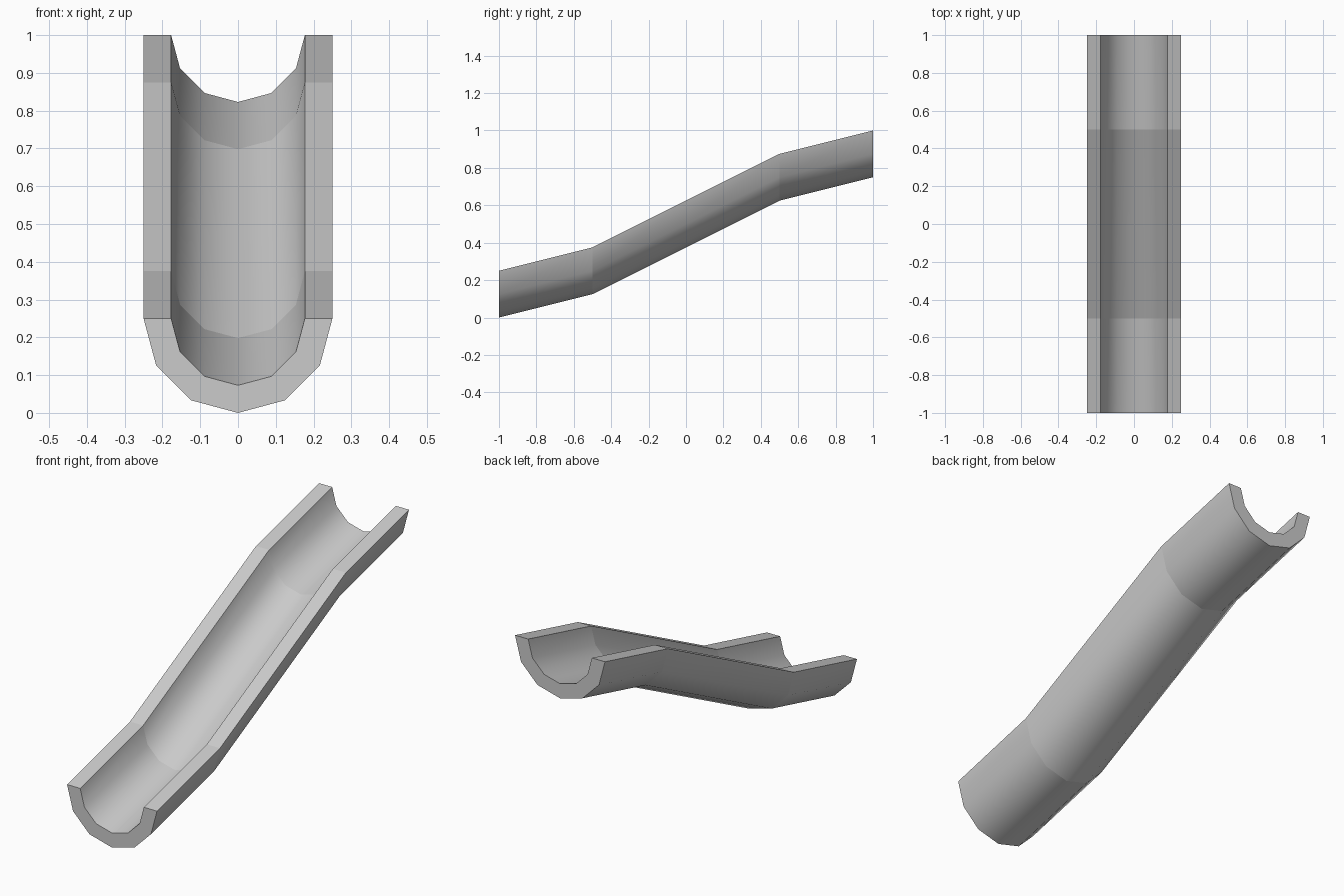
import bpy, bmesh
from math import pi, sin, cos

cube = bpy.data.objects.get("Cube")
if cube:
    bpy.data.objects.remove(cube, do_unlink=True)

# Plain grey material
grey = bpy.data.materials.new("light_grey")
grey.use_nodes = True
colour = (0.6, 0.6, 0.6, 1)
grey.diffuse_color = colour
grey.node_tree.nodes["Principled BSDF"].inputs["Base Color"].default_value = colour

OUTER, INNER, SIDES = 0.25, 0.177, 6
STATIONS = [(-1, 0), (-0.5, 0.125), (0, 0.375), (0.5, 0.625), (1, 0.75)]


def arc(radius):
    """Half circle, open side up, from right to left."""
    angles = [pi + pi * i / SIDES for i in range(SIDES + 1)]
    return [(radius * cos(a), OUTER + radius * sin(a)) for a in angles]


# U-shaped channel section swept along the sloping stations
outer, inner = arc(OUTER), arc(INNER)
section = outer + inner[::-1]
n = len(section)
bm = bmesh.new()
rings = [[bm.verts.new((x, y, z + rise)) for x, z in section] for y, rise in STATIONS]
for a, b in zip(rings, rings[1:]):
    for i in range(n):
        j = (i + 1) % n
        bm.faces.new((a[i], a[j], b[j], b[i]))

# End caps, one quad per wall segment
for ring in (rings[0], rings[-1]):
    for i in range(SIDES):
        bm.faces.new((ring[i], ring[i + 1], ring[n - 2 - i], ring[n - 1 - i]))
bmesh.ops.recalc_face_normals(bm, faces=bm.faces)

mesh = bpy.data.meshes.new("slide_channel")
bm.to_mesh(mesh)
bm.free()
mesh.materials.append(grey)
channel = bpy.data.objects.new("slide_channel", mesh)
bpy.context.collection.objects.link(channel)

# Smooth around the curve, crisp at the rims and the bends
bpy.context.view_layer.objects.active = channel
channel.select_set(True)
bpy.ops.object.shade_smooth_by_angle(angle=0.65)
for edge in mesh.edges:
    ya, yb = (mesh.vertices[v].co.y for v in edge.vertices)
    if abs(ya - yb) < 0.001 and abs(abs(ya) - 0.5) < 0.001:
        edge.use_edge_sharp = True
